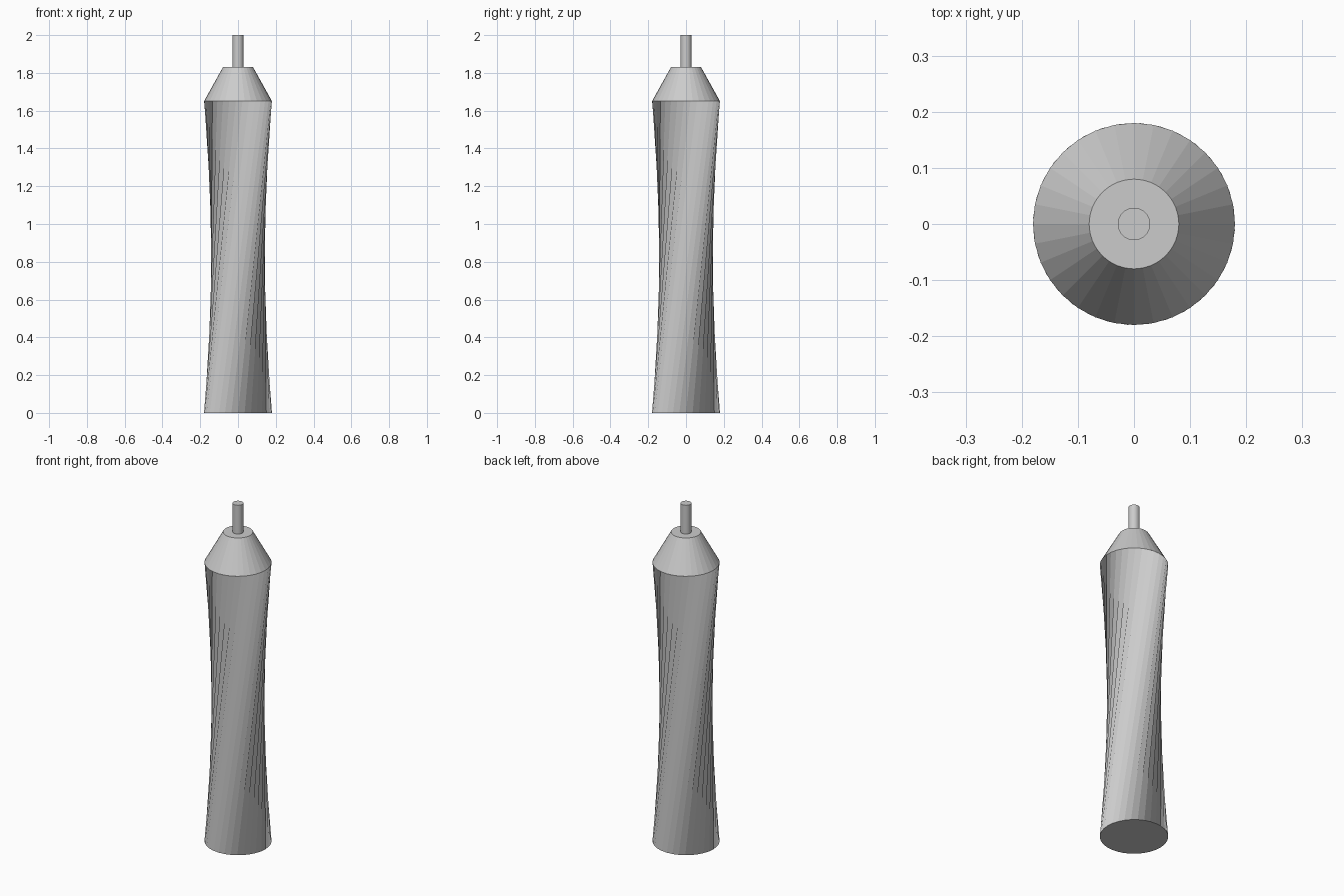
import bpy, bmesh
from math import cos, sin, pi, radians

if "Cube" in bpy.data.objects:
    bpy.data.objects.remove(bpy.data.objects["Cube"])

SIDES = 32


def lathe(name, rings):
    """Closed stack of rings, each given as (radius, height, turn in degrees)."""
    bm = bmesh.new()
    loops = []
    for r, z, turn in rings:
        angles = [2 * pi * i / SIDES + radians(turn) for i in range(SIDES)]
        loops.append([bm.verts.new((r * cos(a), r * sin(a), z)) for a in angles])
    for low, high in zip(loops, loops[1:]):
        for i in range(SIDES):
            j = (i + 1) % SIDES
            bm.faces.new((low[i], low[j], high[j], high[i]))
    bm.faces.new(loops[0][::-1])
    bm.faces.new(loops[-1])
    mesh = bpy.data.meshes.new(name)
    bm.to_mesh(mesh)
    bm.free()
    obj = bpy.data.objects.new(name, mesh)
    bpy.context.collection.objects.link(obj)
    return obj


# Handle: straight facets twisted between two equal rings, giving the waist
lathe("twisted_body", [(0.18, 0, 0), (0.18, 1.65, 75)])
# Tapered shoulder
lathe("shoulder", [(0.18, 1.65, 0), (0.08, 1.83, 0)])
# Thin rod at the tip
lathe("tip_rod", [(0.029, 1.83, 0), (0.029, 2.0, 0)])
